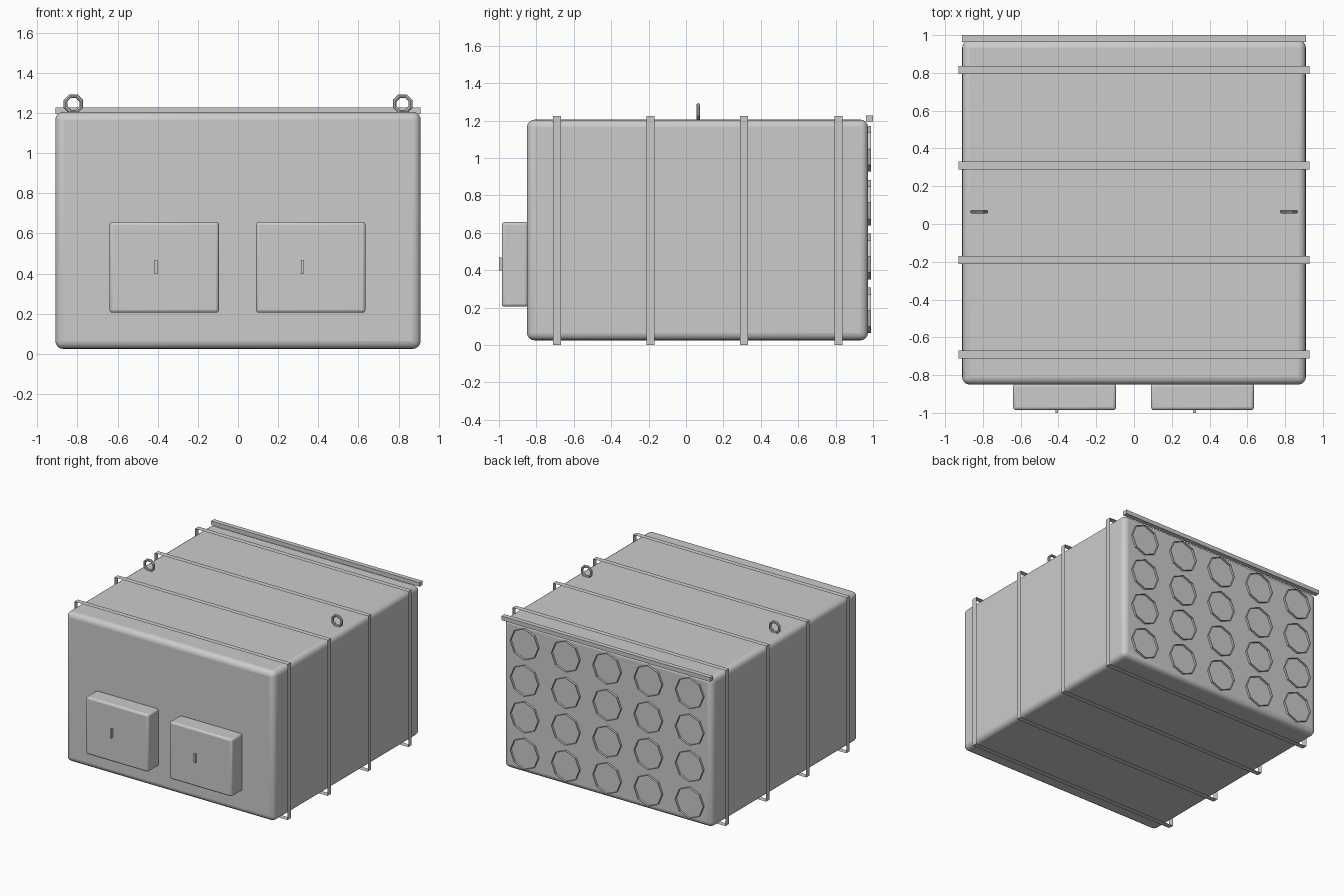
import bpy, bmesh, math
from mathutils import Matrix

if "Cube" in bpy.data.objects:
    bpy.data.objects.remove(bpy.data.objects["Cube"])

grey = bpy.data.materials.new("light_grey")
grey.diffuse_color = (0.6, 0.6, 0.6, 1)
grey.use_nodes = True
grey.node_tree.nodes["Principled BSDF"].inputs["Base Color"].default_value = grey.diffuse_color


def finish(name, bm, bevel=0.0, segments=3):
    me = bpy.data.meshes.new(name)
    bm.to_mesh(me)
    bm.free()
    me.materials.append(grey)
    ob = bpy.data.objects.new(name, me)
    bpy.context.collection.objects.link(ob)
    if bevel:
        mod = ob.modifiers.new("rounded_edges", 'BEVEL')
        mod.width, mod.segments = bevel, segments
        bpy.context.view_layer.objects.active = ob
        ob.select_set(True)
        bpy.ops.object.shade_smooth_by_angle(angle=math.radians(40))
        ob.select_set(False)
    return ob


def box(name, lo, hi, bevel=0.0, segments=3):
    bm = bmesh.new()
    size = [b - a for a, b in zip(lo, hi)]
    mid = [(a + b) / 2 for a, b in zip(lo, hi)]
    bmesh.ops.create_cube(bm, size=1, matrix=Matrix.Translation(mid) @ Matrix.Diagonal((*size, 1)))
    return finish(name, bm, bevel, segments)


def ribbon(bm, loop, step):
    """Closed, zero-thickness strip: a loop of points swept along y."""
    a = [bm.verts.new(p) for p in loop]
    b = [bm.verts.new((x, y + step, z)) for x, y, z in loop]
    n = len(loop)
    for i in range(n):
        j = (i + 1) % n
        bm.faces.new((a[i], a[j], b[j], b[i]))


# Main container body
box("container_body", (-0.91, -0.85, 0.025), (0.91, 0.973, 1.205), 0.04, 4)

# Thin straps standing slightly clear of the body
for y in (-0.69, -0.19, 0.31, 0.815):
    bm = bmesh.new()
    ribbon(bm, [(-0.93, y - 0.021, 0), (0.93, y - 0.021, 0),
                (0.93, y - 0.021, 1.225), (-0.93, y - 0.021, 1.225)], 0.042)
    finish("strap", bm)

# Rail along the top rear edge
box("rear_rail", (-0.91, 0.963, 1.195), (0.91, 1.0, 1.227))

# Front boxes and their handles
for x0, hx in ((-0.64, -0.409), (0.09, 0.32)):
    box("front_box", (x0, -0.985, 0.205), (x0 + 0.545, -0.845, 0.657), 0.015)
    box("box_handle", (hx - 0.007, -1.0, 0.398), (hx + 0.007, -0.98, 0.468))

# Lifting rings
for x in (-0.82, 0.82):
    bm = bmesh.new()
    rows = []
    for i in range(8):
        a = math.tau * (i + 0.5) / 8
        row = []
        for j in range(8):
            t = math.tau * j / 8
            r = 0.042 + 0.01 * math.cos(t)
            row.append(bm.verts.new((x + r * math.cos(a), 0.065 + 0.01 * math.sin(t), 1.245 + r * math.sin(a))))
        rows.append(row)
    for i in range(8):
        for j in range(8):
            k, m = (i + 1) % 8, (j + 1) % 8
            bm.faces.new((rows[i][j], rows[i][m], rows[k][m], rows[k][j]))
    bmesh.ops.recalc_face_normals(bm, faces=bm.faces)
    finish("lifting_ring", bm)

# Octagonal rims on the rear, five columns by four rows
bm = bmesh.new()
for col in range(-2, 3):
    for row in range(4):
        cx, cz = 0.36 * col, 0.185 + 0.288 * row
        pts = [(cx + 0.122 * math.cos(math.tau * i / 8), 0.97,
                cz + 0.122 * math.sin(math.tau * i / 8)) for i in range(8)]
        ribbon(bm, pts, 0.02)
finish("rear_rims", bm)
